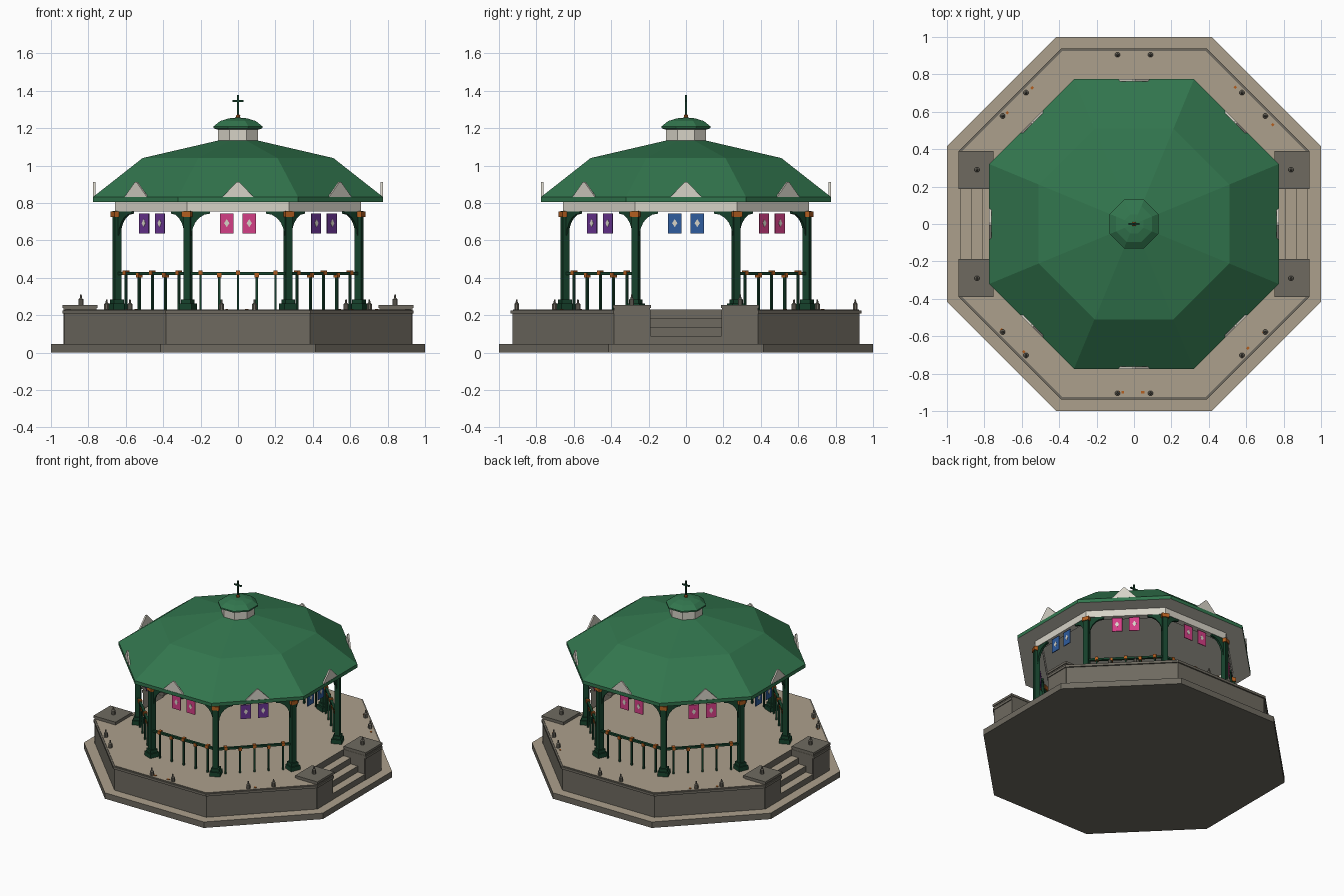
import bpy, bmesh, math, random
from mathutils import Matrix, Vector

old = bpy.data.objects.get("Cube")
if old:
    bpy.data.objects.remove(old)


def material(name, rgb):
    lin = [(c / 255 / 12.92) if c < 10 else ((c / 255 + 0.055) / 1.055) ** 2.4 for c in rgb]
    m = bpy.data.materials.new(name)
    m.use_nodes = True
    m.diffuse_color = (*lin, 1)
    m.node_tree.nodes["Principled BSDF"].inputs["Base Color"].default_value = (*lin, 1)
    return m


STONE = material("grey stone", (110, 106, 96))
PAVING = material("beige paving", (172, 160, 140))
ROOF = material("roof green", (50, 118, 78))
IRON = material("dark green iron", (22, 66, 44))
WHITE = material("painted white", (214, 210, 198))
COPPER = material("copper orange", (180, 95, 32))
PINK = material("pink cloth", (212, 62, 134))
PURPLE = material("purple cloth", (106, 52, 146))
BLUE = material("blue cloth", (46, 92, 158))

STEP = math.pi / 4


def side(k):
    """Frame of octagon side k: local x runs along it, local -y points outward."""
    return Matrix.Rotation(k * STEP, 4, 'Z')


def corner(k):
    return Matrix.Rotation((k + 0.5) * STEP, 4, 'Z')


def finish(bm, name, mats, rule=None):
    bmesh.ops.recalc_face_normals(bm, faces=bm.faces)
    if rule:
        bm.normal_update()
        for f in bm.faces:
            f.material_index = rule(f)
    me = bpy.data.meshes.new(name)
    bm.to_mesh(me)
    bm.free()
    for m in mats:
        me.materials.append(m)
    ob = bpy.data.objects.new(name, me)
    bpy.context.collection.objects.link(ob)
    return ob


def prism(bm, pts, a, b, m=Matrix(), upright=True):
    """Extrude an outline: (x, z) along y when upright, otherwise (x, y) along z."""
    place = (lambda p, d: (p[0], d, p[1])) if upright else (lambda p, d: (p[0], p[1], d))
    lo, hi = [[bm.verts.new(m @ Vector(place(p, d))) for p in pts] for d in (a, b)]
    bm.faces.new(lo)
    bm.faces.new(hi)
    for i in range(len(pts)):
        j = (i + 1) % len(pts)
        bm.faces.new((lo[i], lo[j], hi[j], hi[i]))


def box(bm, x, y, z, m=Matrix()):
    prism(bm, [(x[0], z[0]), (x[1], z[0]), (x[1], z[1]), (x[0], z[1])], *y, m)


def octagon(bm, rings, centre=(0, 0)):
    """Stack of octagon rings given as (apothem, height)."""
    loops = []
    for ap, z in rings:
        r = ap / math.cos(STEP / 2)
        loops.append([bm.verts.new((centre[0] + r * math.cos((k + 0.5) * STEP),
                                    centre[1] + r * math.sin((k + 0.5) * STEP), z)) for k in range(8)])
    bm.faces.new(loops[0])
    bm.faces.new(loops[-1])
    for a, b in zip(loops, loops[1:]):
        for i in range(8):
            j = (i + 1) % 8
            bm.faces.new((a[i], a[j], b[j], b[i]))


def top_paved(f):
    return 1 if f.normal.z > 0.5 else 0


def notched(ap):
    """Octagon outline with a stair notch in the left and right sides."""
    h = ap * math.tan(STEP / 2)
    half = [(ap, -h), (ap, -0.19), (0.75, -0.19), (0.75, 0.19), (ap, 0.19), (ap, h), (h, ap)]
    return half + [(-h, ap)] + [(-x, -y) for x, y in half[:-1]] + [(-h, -ap), (h, -ap)]


# Stone base, platform walls, coping and floor
bm = bmesh.new()
octagon(bm, [(1.0, 0), (1.0, 0.045)])
finish(bm, "base_slab", [STONE, PAVING], top_paved)
for name, ap, z0, z1 in (("platform_wall", 0.928, 0.045, 0.21), ("platform_coping", 0.938, 0.208, 0.226)):
    bm = bmesh.new()
    prism(bm, notched(ap), z0, z1, upright=False)
    finish(bm, name, [STONE])
bm = bmesh.new()
prism(bm, notched(0.926), 0.21, 0.23, upright=False)
finish(bm, "platform_floor", [STONE, PAVING], top_paved)

# Stairs with flanking pedestals
steps, pedestals = bmesh.new(), bmesh.new()
for k in (2, 6):
    for i, edge in enumerate((0.93, 0.87, 0.81)):
        box(steps, (-0.19, 0.19), (-edge, -0.75), (0.045, 0.09 + i * 0.046), side(k))
    for s in (-1, 1):
        box(pedestals, sorted((s * 0.192, s * 0.384)), (-0.932, -0.757), (0.045, 0.24), side(k))
        box(pedestals, sorted((s * 0.188, s * 0.39)), (-0.938, -0.752), (0.238, 0.255), side(k))
finish(steps, "stairs", [STONE, PAVING], top_paved)
finish(pedestals, "stair_pedestals", [STONE])

# Small ground lamps along the platform rim and on the pedestals
bm = bmesh.new()
spots = [(side(k) @ Vector((s * 0.088, -0.905, 0.23))) for k in (0, 1, 3, 4, 5, 7) for s in (-1, 1)]
spots += [Vector((sx * 0.84, sy * 0.29, 0.255)) for sx in (-1, 1) for sy in (-1, 1)]
for p in spots:
    octagon(bm, [(0.013, p.z), (0.013, p.z + 0.03), (0.006, p.z + 0.036), (0.004, p.z + 0.055)], p)
finish(bm, "ground_lamps", [STONE])

# Columns on the octagon corners, with plinths, capitals and curved brackets
cols, caps, brackets = bmesh.new(), bmesh.new(), bmesh.new()
R = 0.7
for k in range(8):
    m = corner(k) @ Matrix.Translation((0, -R, 0))
    for w, z0, z1 in ((0.037, 0.23, 0.262), (0.028, 0.262, 0.285), (0.019, 0.285, 0.757)):
        box(cols, (-w, w), (-w, w), (z0, z1), m)
    box(caps, (-0.026, 0.026), (-0.026, 0.026), (0.726, 0.755), m)
    for s in (-1, 1):
        arc = [(s * (-0.15 + 0.11 * math.sin(t * math.pi / 10)),
                0.625 + 0.115 * math.cos(t * math.pi / 10)) for t in range(6)]
        pts = [(s * -0.268, 0.757), (s * -0.15, 0.757)]
        pts += [(s * -0.268 - (x + s * 0.04) + s * 0.025 + s * 0.105 - s * 0.105, z) for x, z in arc]
        pts = [(s * -0.268, 0.625), (s * -0.268, 0.757), (s * -0.15, 0.757)] + [
            (s * (-0.15 - 0.098 * math.sin(t * math.pi / 10)),
             0.625 + 0.118 * math.cos(t * math.pi / 10)) for t in range(6)]
        prism(brackets, pts, -0.655, -0.638, side(k))
finish(cols, "columns", [IRON])
finish(caps, "column_capitals", [COPPER])
finish(brackets, "arch_brackets", [IRON])

# Railings on the six closed sides, with copper ornaments
rails, knobs = bmesh.new(), bmesh.new()
for k in (0, 1, 3, 4, 5, 7):
    m = side(k)
    box(rails, (-0.26, 0.26), (-0.657, -0.638), (0.415, 0.43), m)
    for i in range(-2, 3):
        x = i * 0.1
        box(rails, (x - 0.006, x + 0.006), (-0.653, -0.641), (0.23, 0.418), m)
        z = 0.425 if i % 2 == 0 else 0.413
        box(knobs, (x - 0.011, x + 0.011), (-0.662, -0.633), (z - 0.011, z + 0.013), m)
finish(rails, "railings", [IRON])
finish(knobs, "railing_ornaments", [COPPER])

# Hanging cloth banners in pairs, with a pale diamond on both faces
diamonds = bmesh.new()
cloth = (PINK, PURPLE, BLUE, PINK, PINK, PINK, BLUE, PURPLE)
for k in range(8):
    bm = bmesh.new()
    for x in (-0.06, 0.06):
        box(bm, (x - 0.036, x + 0.036), (-0.653, -0.647), (0.638, 0.743), side(k))
        prism(diamonds, [(x - 0.014, 0.692), (x, 0.67), (x + 0.014, 0.692), (x, 0.714)],
              -0.6545, -0.6455, side(k))
    finish(bm, f"banner_pair_{k + 1}", [cloth[k]])
finish(diamonds, "banner_diamonds", [WHITE])

# White beam ring above the columns
bm = bmesh.new()
for k in range(8):
    a, b = 0.273, 0.252
    prism(bm, [(-a, -0.658), (a, -0.658), (b, -0.61), (-b, -0.61)], 0.755, 0.808, side(k), upright=False)
finish(bm, "beam_ring", [WHITE])

# Two-pitch roof with a pale ceiling, cupola and cap
bm = bmesh.new()
octagon(bm, [(0.775, 0.806), (0.775, 0.832), (0.51, 1.04), (0.1, 1.135)])
finish(bm, "main_roof", [ROOF, WHITE], lambda f: 1 if f.normal.z < -0.5 else 0)
bm = bmesh.new()
octagon(bm, [(0.107, 1.12), (0.107, 1.2)])
finish(bm, "cupola_drum", [WHITE])
bm = bmesh.new()
octagon(bm, [(0.11, 1.192), (0.13, 1.2), (0.13, 1.21), (0.095, 1.238), (0.05, 1.252), (0.012, 1.256)])
finish(bm, "cupola_roof", [ROOF])

# Upright triangular gable plates at the eaves
bm = bmesh.new()
for k in range(8):
    prism(bm, [(-0.085, 0.832), (0.085, 0.832), (0.006, 0.912), (-0.006, 0.912)], -0.774, -0.763, side(k))
finish(bm, "gable_plates", [WHITE])

# Finial: copper ball and cross
bm = bmesh.new()
bmesh.ops.create_icosphere(bm, subdivisions=1, radius=0.014, matrix=Matrix.Translation((0, 0, 1.262)))
finish(bm, "finial_ball", [COPPER])
bm = bmesh.new()
box(bm, (-0.005, 0.005), (-0.005, 0.005), (1.255, 1.378))
box(bm, (-0.03, 0.03), (-0.005, 0.005), (1.34, 1.35))
finish(bm, "finial_cross", [IRON])

# A few scattered petals on the floor
random.seed(4)
bm = bmesh.new()
for k in (0, 0, 1, 3, 5, 7):
    for s in (-1, 1):
        x, y = s * random.uniform(0.03, 0.16), -0.9
        box(bm, (x - 0.007, x + 0.007), (y - 0.006, y + 0.006), (0.23, 0.234), side(k))
finish(bm, "petals", [COPPER])
